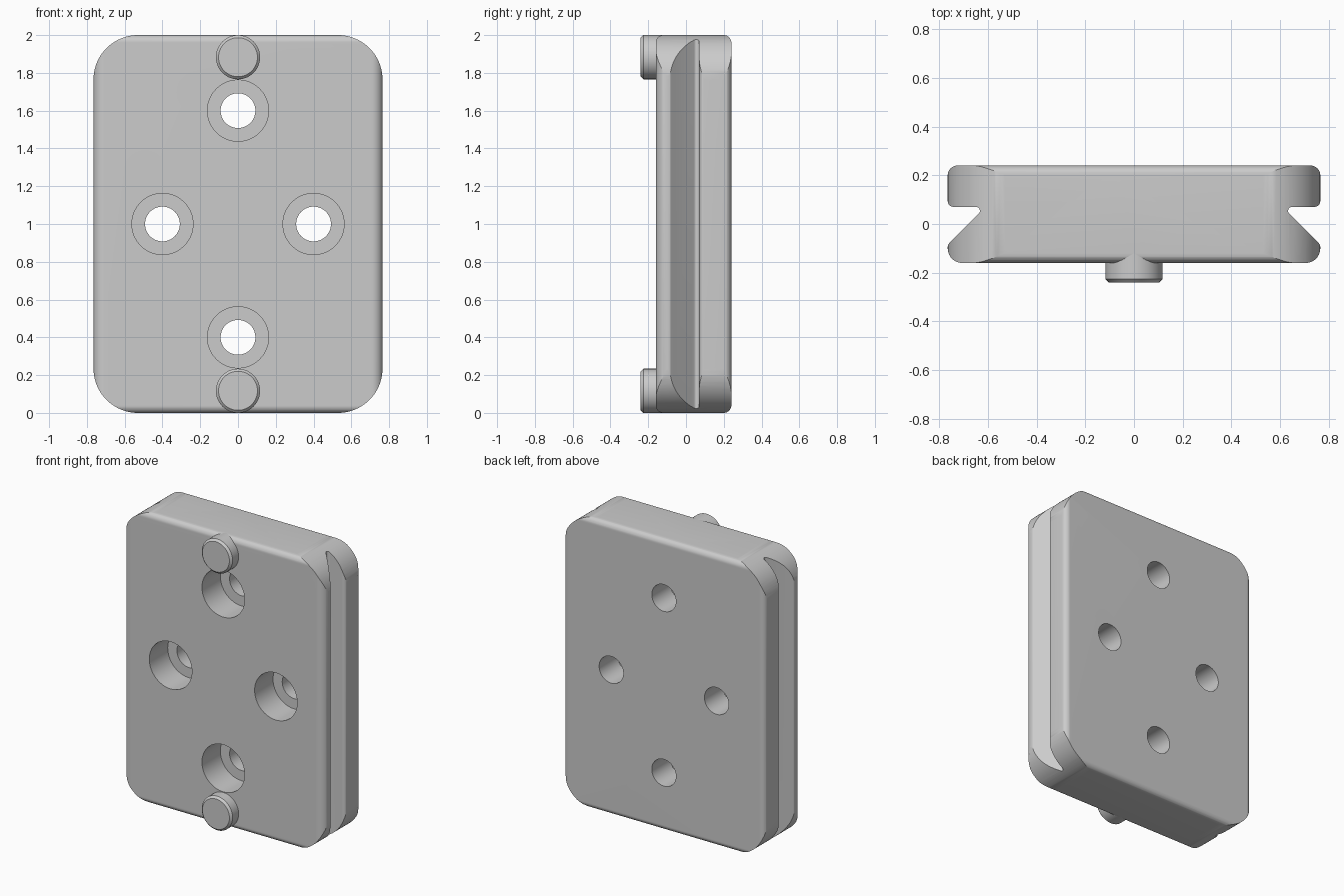
import bpy, bmesh, math
from mathutils import Vector

cube = bpy.data.objects.get("Cube")
if cube:
    bpy.data.objects.remove(cube, do_unlink=True)

grey = bpy.data.materials.new("light grey")
colour = (0.6, 0.6, 0.6, 1)
grey.diffuse_color = colour
grey.use_nodes = True
grey.node_tree.nodes["Principled BSDF"].inputs["Base Color"].default_value = colour


def rounded(corners, steps=10):
    """Outline with each corner (u, v, radius) replaced by an arc."""
    out = []
    for i, (u, v, r) in enumerate(corners):
        p = Vector((u, v))
        a = (Vector(corners[i - 1][:2]) - p).normalized()
        b = (Vector(corners[(i + 1) % len(corners)][:2]) - p).normalized()
        half = a.angle(b) / 2
        centre = p + (a + b).normalized() * (r / math.sin(half))
        start = p + a * (r / math.tan(half)) - centre
        end = p + b * (r / math.tan(half)) - centre
        sweep = start.angle_signed(end)
        for k in range(steps + 1):
            t = -sweep * k / steps
            c, s = math.cos(t), math.sin(t)
            out.append(centre + Vector((start.x * c - start.y * s,
                                        start.x * s + start.y * c)))
    return out


def prism(name, outline, place, low, high):
    """Extrude an outline; place(u, v, w) maps it into space."""
    bm = bmesh.new()
    face = bm.faces.new([bm.verts.new(place(u, v, low)) for u, v in outline])
    shift = Vector(place(0, 0, high)) - Vector(place(0, 0, low))
    top = bmesh.ops.extrude_face_region(bm, geom=[face])["geom"]
    bmesh.ops.translate(bm, vec=shift,
                        verts=[g for g in top if isinstance(g, bmesh.types.BMVert)])
    bmesh.ops.recalc_face_normals(bm, faces=bm.faces)
    return finish(name, bm)


def cylinder(name, x, z, r, y0, y1, chamfer=0):
    """Round bar along y, optionally chamfered on its front rim."""
    bm = bmesh.new()
    bmesh.ops.create_cone(bm, cap_ends=True, segments=64, radius1=r, radius2=r, depth=y1 - y0)
    if chamfer:
        rim = [e for e in bm.edges if all(v.co.z > 0 for v in e.verts)]
        bmesh.ops.bevel(bm, geom=rim, offset=chamfer, segments=1, affect='EDGES')
    for v in bm.verts:
        v.co = (x + v.co.x, (y0 + y1) / 2 - v.co.z, z + v.co.y)
    bmesh.ops.recalc_face_normals(bm, faces=bm.faces)
    return finish(name, bm)


def finish(name, bm):
    mesh = bpy.data.meshes.new(name)
    bm.to_mesh(mesh)
    bm.free()
    mesh.materials.append(grey)
    ob = bpy.data.objects.new(name, mesh)
    bpy.context.collection.objects.link(ob)
    return ob


def activate(ob):
    bpy.ops.object.select_all(action='DESELECT')
    ob.select_set(True)
    bpy.context.view_layer.objects.active = ob


def combine(target, tool, operation):
    activate(target)
    mod = target.modifiers.new("cut", 'BOOLEAN')
    mod.operation, mod.solver, mod.object = operation, 'EXACT', tool
    bpy.ops.object.modifier_apply(modifier=mod.name)
    bpy.data.objects.remove(tool, do_unlink=True)


W, FRONT, BACK = 0.765, -0.16, 0.24

# Plate: dovetail-grooved cross-section run up the full height
side = [(0.765, FRONT, 0.06), (0.765, -0.085, 0.025), (0.615, 0.065, 0.012),
        (0.63, 0.07, 0.004), (W, 0.07, 0.025), (W, BACK, 0.04)]
side[2:4] = [(0.61, 0.07, 0.016)]
mirrored = [(-x, y, r) for x, y, r in reversed(side)]
plate = prism("plate", rounded(side + mirrored), lambda u, v, w: (u, v, w), 0, 2)

# Rounded corners of the plate
corners = [(-W, 0, 0.235), (W, 0, 0.235), (W, 2, 0.235), (-W, 2, 0.235)]
combine(plate, prism("corner_shape", rounded(corners, 20),
                     lambda u, v, w: (u, w, v), -1, 1), 'INTERSECT')

# Soft top and bottom edges
ends = [(FRONT, 0, 0.04), (BACK, 0, 0.04), (BACK, 2, 0.04), (FRONT, 2, 0.04)]
combine(plate, prism("edge_shape", rounded(ends),
                     lambda u, v, w: (w, u, v), -1, 1), 'INTERSECT')

# Counterbored screw holes
for x, z in [(0, 1.6), (0, 0.4), (-0.4, 1), (0.4, 1)]:
    combine(plate, cylinder("counterbore", x, z, 0.162, -0.5, 0.04), 'DIFFERENCE')
    combine(plate, cylinder("screw_hole", x, z, 0.092, -0.5, 0.5), 'DIFFERENCE')

# Locating pins
pins = [cylinder(name, 0, z, 0.117, -0.24, -0.06, 0.014)
        for name, z in [("upper_pin", 1.883), ("lower_pin", 0.117)]]

for ob in [plate] + pins:
    activate(ob)
    bpy.ops.object.shade_smooth_by_angle(angle=math.radians(25))
